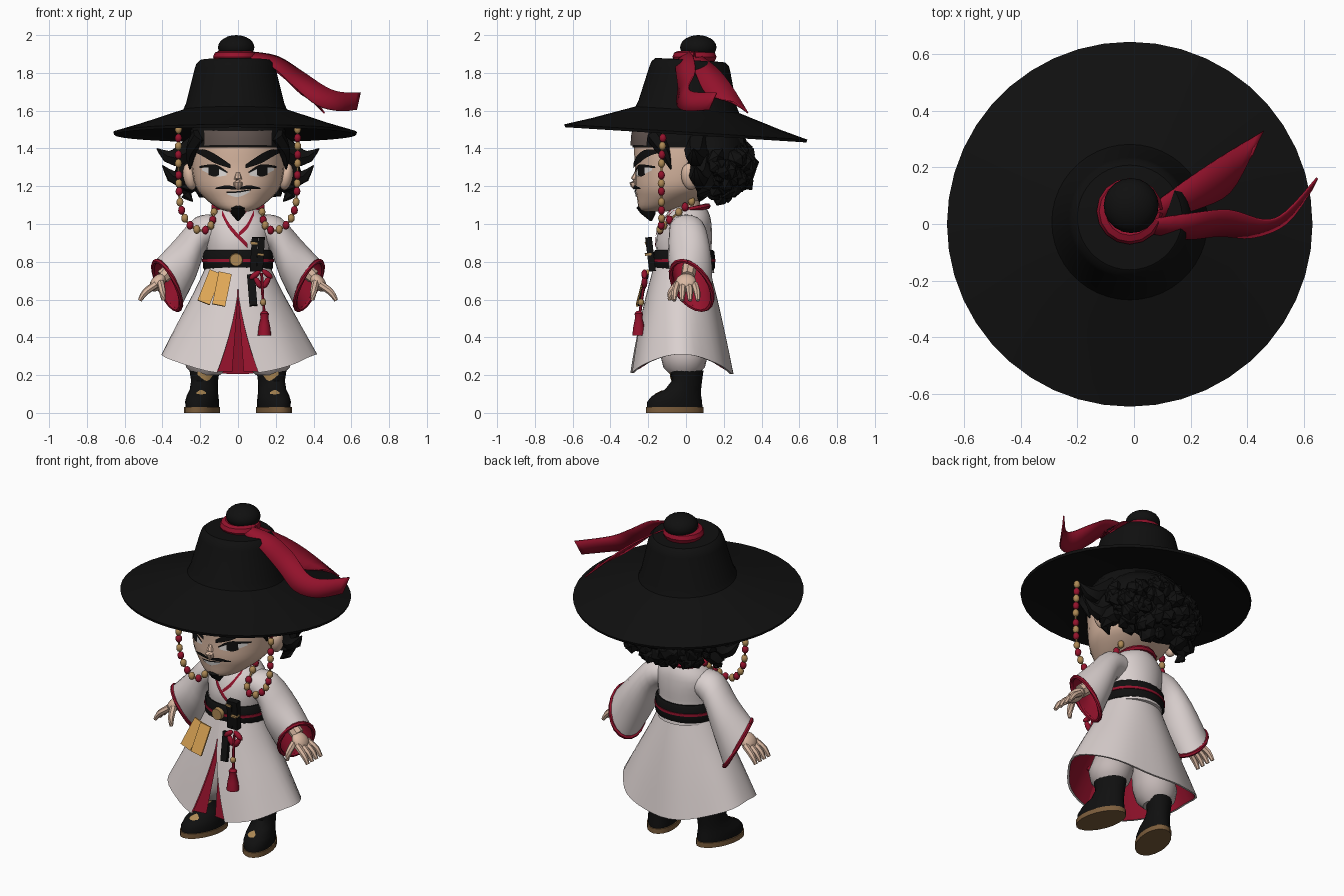
import bpy, bmesh, random
from math import sin, cos, pi, radians
from mathutils import Vector, Matrix, Euler
from mathutils.bvhtree import BVHTree

if "Cube" in bpy.data.objects:
    bpy.data.objects.remove(bpy.data.objects["Cube"])
random.seed(4)

def material(name, r, g, b):
    m = bpy.data.materials.new(name)
    m.use_nodes = True
    m.diffuse_color = (r, g, b, 1)
    node = next(n for n in m.node_tree.nodes if n.type == 'BSDF_PRINCIPLED')
    node.inputs["Base Color"].default_value = (r, g, b, 1)
    node.inputs["Roughness"].default_value = 0.8
    return m

BLACK = material("black", .005, .005, .005)
ROBE = material("robe_white", .70, .63, .62)
RED = material("crimson", .30, .006, .025)
SKIN = material("skin", .70, .48, .36)
GOLD = material("gold", .42, .25, .09)
ORANGE = material("amber", .80, .42, .10)
SOLE = material("sole_brown", .20, .11, .045)
PANTS = material("trouser_grey", .55, .48, .47)
BAND = material("headband_grey", .12, .09, .08)
PALE = material("eye_white", .75, .72, .70)

# ---------- helpers ----------
def finish(name, bm, *mats, angle=40):
    bmesh.ops.recalc_face_normals(bm, faces=bm.faces)
    me = bpy.data.meshes.new(name)
    bm.to_mesh(me)
    bm.free()
    ob = bpy.data.objects.new(name, me)
    bpy.context.collection.objects.link(ob)
    for m in mats:
        me.materials.append(m)
    bpy.ops.object.select_all(action='DESELECT')
    ob.select_set(True)
    bpy.context.view_layer.objects.active = ob
    bpy.ops.object.shade_smooth_by_angle(angle=radians(angle))
    return ob

def loft(name, rings, *mats, closed=True, caps=True, split=999):
    """Skin a list of rings; faces from ring number `split` on take the second material."""
    bm = bmesh.new()
    vs = [[bm.verts.new(p) for p in r] for r in rings]
    n = len(rings[0])
    for k in range(len(vs) - 1):
        for i in range(n if closed else n - 1):
            j = (i + 1) % n
            f = bm.faces.new((vs[k][i], vs[k][j], vs[k + 1][j], vs[k + 1][i]))
            f.material_index = int(k >= split)
    if caps:
        bm.faces.new(vs[0])
        bm.faces.new(vs[-1])
    return finish(name, bm, *mats)

def oval(cx, cy, z, rx, ry, n=20, shear=0):
    pts = [(rx * cos(2 * pi * i / n), cy + ry * sin(2 * pi * i / n)) for i in range(n)]
    return [Vector((cx + x - shear * y, y, z)) for x, y in pts]

def spline(pts, n=4):
    """Smooth run through tuples of any length."""
    out, p = [], [pts[0], *pts, pts[-1]]
    for k in range(1, len(p) - 2):
        for i in range(n):
            t = i / n
            out.append([.5 * (2 * b + (c - a) * t + (2*a - 5*b + 4*c - d) * t*t + (3*b - a - 3*c + d) * t**3)
                        for a, b, c, d in zip(*p[k - 1:k + 3])])
    return out + [list(pts[-1])]

def sweep(name, pts, mat, n=8, smooth=3):
    """Round tube through (x, y, z, radius) points."""
    path = spline(pts, smooth) if smooth else pts
    rings = []
    for k, p in enumerate(path):
        d = Vector(path[min(k + 1, len(path) - 1)][:3]) - Vector(path[max(k - 1, 0)][:3])
        q = d.to_track_quat('Z', 'Y')
        rings.append([Vector(p[:3]) + q @ Vector((cos(2*pi*i/n), sin(2*pi*i/n), 0)) * max(p[3], .002) for i in range(n)])
    return loft(name, rings, mat)

def blob(bm, loc, scale, rot=(0, 0, 0), sub=2, index=0):
    m = Matrix.LocRotScale(Vector(loc), Euler(rot), Vector(scale))
    new = bmesh.ops.create_icosphere(bm, subdivisions=sub, radius=1, matrix=m)
    for f in {f for v in new["verts"] for f in v.link_faces}:
        f.material_index = index

def ball(name, loc, scale, mat, rot=(0, 0, 0), sub=3):
    bm = bmesh.new()
    blob(bm, loc, scale, rot, sub)
    return finish(name, bm, mat)

def box(name, loc, size, mat, rot=(0, 0, 0)):
    bm = bmesh.new()
    bmesh.ops.create_cube(bm, size=1, matrix=Matrix.LocRotScale(Vector(loc), Euler(rot), Vector(size)))
    return finish(name, bm, mat)

def surface(ob):
    return BVHTree.FromPolygons([v.co for v in ob.data.vertices], [p.vertices for p in ob.data.polygons])

def strip(name, pts, mat, target, lift=.005, s=1):
    """Thin plate through (x, z, half height), laid on the front of a surface."""
    rows = []
    for x, z, h in spline(pts, 6):
        row = []
        for i in range(5):
            zz = z + h * (i / 2 - 1)
            hit = target.ray_cast(Vector((s * x, -2, zz)), Vector((0, 1, 0)))[0]
            row.append(Vector((s * x, (hit.y if hit else -.1) - lift, zz)))
        rows.append(row)
    return loft(name, rows, mat, closed=False, caps=False)

SIDES = ((1, "left_"), (-1, "right_"))

# ---------- hat ----------
profile = [(.001, 1.55), (.3, 1.545), (.64, 1.472), (.645, 1.487), (.5, 1.53), (.38, 1.57), (.275, 1.605), (.26, 1.64),
           (.215, 1.82), (.205, 1.85), (.185, 1.868), (.001, 1.872)]
pivot = Matrix.Translation((-.015, 0, 1.5))
tilt = pivot @ Matrix.Rotation(-.063, 4, 'X') @ pivot.inverted()
loft("hat", [[tilt @ p for p in oval(-.015, 0, z, r, r, 44)] for r, z in profile], BLACK)
ball("hat_knot", (-.01, .065, 1.935), (.097, .097, .065), BLACK)
ring = [(-.015 + .085 * cos(a * pi / 8), .045 + .085 * sin(a * pi / 8), 1.885, .032) for a in range(17)]
sweep("hat_wrap", ring, RED, smooth=0)

# ribbon rows: centre followed by half-width vector
ribbons = {"front": [(.06, -.01, 1.9, 0, .025, .015), (.2, -.01, 1.86, .01, .045, .03), (.32, 0, 1.77, .02, .045, .04),
                     (.44, -.02, 1.68, .02, .03, .05), (.54, .02, 1.65, 0, .02, .05), (.64, .14, 1.65, .01, .02, .045)],
           "back": [(.06, .03, 1.9, -.01, .025, .01), (.2, .1, 1.82, -.02, .05, .02),
                    (.32, .17, 1.72, -.02, .06, .03), (.44, .29, 1.62, .02, .04, -.03)]}
for key, pts in ribbons.items():
    rows = [[Vector(p[:3]) + Vector(p[3:]) * w for w in (-1, 0, 1)] for p in spline(pts)]
    ob = loft(key + "_ribbon", rows, RED, closed=False, caps=False)
    ob.modifiers.new("thickness", 'SOLIDIFY').thickness = .008

# ---------- head ----------
shape = [(-.17, 1.065, .05, .06), (-.14, 1.085, .11, .11), (-.08, 1.14, .18, .18), (-.04, 1.2, .225, .23),
         (-.02, 1.3, .245, .25), (-.01, 1.4, .25, .265), (0, 1.5, .24, .265), (0, 1.56, .19, .2)]
head = loft("head", [oval(0, cy, z, rx, ry, 28) for cy, z, rx, ry in spline(shape, 3)], SKIN)
face = surface(head)
sweep("neck", [(0, 0, 1.0, .075), (0, 0, 1.15, .075)], SKIN, 14)
sweep("nose", [(0, -.262, 1.27, .012), (0, -.275, 1.22, .024), (0, -.26, 1.195, .02)], SKIN)
strip("headband", [(-.18, 1.455, .04), (0, 1.455, .04), (.18, 1.455, .04)], BAND, face, .018)
strip("teeth", [(-.055, 1.16, .005), (0, 1.155, .012), (.06, 1.172, .005)], PALE, face, .005)
strip("upper_lip_line", [(-.06, 1.168, .003), (0, 1.17, .004), (.07, 1.182, .003)], BLACK, face, .007)
loft("goatee", [oval(0, y, z, r, r * 1.1, 10) for y, z, r in
                ((-.22, 1.11, .02), (-.215, 1.085, .045), (-.2, 1.055, .038), (-.185, 1.015, .004))], BLACK)
for s, side in SIDES:
    strip(side + "eyebrow", [(.04, 1.305, .01), (.12, 1.345, .024), (.18, 1.375, .02), (.23, 1.385, .004)], BLACK, face, .012, s)
    strip(side + "eye_white", [(.06, 1.265, .008), (.12, 1.278, .025), (.19, 1.29, .006)], PALE, face, .004, s)
    strip(side + "iris", [(.1, 1.277, .018), (.125, 1.277, .026), (.155, 1.28, .02)], BLACK, face, .007, s)
    strip(side + "eyelid", [(.055, 1.272, .004), (.12, 1.306, .009), (.205, 1.302, .005)], BLACK, face, .009, s)
    strip(side + "moustache", [(.01, 1.188, .006), (.06, 1.195, .01), (.12, 1.188, .003)], BLACK, face, .01, s)
    ball(side + "ear", (s * .255, .02, 1.25), (.035, .045, .072), SKIN, (.15, s * .2, 0))

# ---------- hair ----------
loft("hairline", [oval(0, cy, z, rx * 1.03, ry * 1.03, 28) for cy, z, rx, ry in
                  ((-.01, 1.405, .25, .265), (0, 1.5, .243, .265), (0, 1.56, .2, .21))], BLACK)
ball("back_hair", (0, .13, 1.35), (.285, .2, .2), BLACK)
bm = bmesh.new()
for i in range(110):
    d = Vector((random.gauss(0, 1), random.gauss(.5, .8), random.gauss(-.1, .9))).normalized()
    if d.y > -.15 and d.z < .75:
        r = random.uniform(.035, .06)
        blob(bm, (.28 * d.x, .15 + .18 * d.y, 1.31 + .17 * d.z), (r, r * .75, r * 1.15),
             [random.uniform(-1, 1) for _ in range(3)], 1)
finish("curls", bm, BLACK, angle=25)
locks = [[(.2, -.17, 1.47, .045), (.245, -.12, 1.39, .035), (.255, -.08, 1.29, .004)],
         [(.2, .06, 1.43, .07), (.34, .05, 1.35, .05), (.43, .04, 1.4, .003)],
         [(.22, .08, 1.35, .08), (.32, .07, 1.24, .05), (.4, .05, 1.31, .003)],
         [(.2, .1, 1.28, .08), (.28, .09, 1.18, .045), (.24, .07, 1.12, .004)]]
for s, side in SIDES:
    for k, pts in enumerate(locks):
        sweep(f"{side}lock_{k + 1}", [(s * x, *rest) for x, *rest in pts], BLACK, 6)

# ---------- robe ----------
body = [(.01, .74, .16, .14), (-.01, .85, .165, .145), (-.01, .92, .17, .148), (0, 1.0, .175, .135),
        (.01, 1.05, .14, .115), (.015, 1.09, .095, .09)]
torso = loft("robe_top", [oval(0, cy, z, rx, ry, 24) for cy, z, rx, ry in spline(body, 2)], ROBE)
chest = surface(torso)
strip("crossed_lapel", [(-.085, 1.06, .014), (-.04, .98, .014), (.05, .885, .012)], RED, chest, .008)
strip("under_lapel", [(.085, 1.06, .014), (.05, .99, .014), (.005, .945, .01)], RED, chest, .006)
sweep("collar", [(.1 * cos(a*pi/8), .015 + .1 * sin(a*pi/8), 1.075 + .02 * sin(a*pi/8), .016) for a in range(17)], RED, 6, 0)

def skirt_row(t, rx, ry, inset):
    e = .27 * max(0, (t - .25) / .75)
    row = []
    for i in range(41):
        a = -pi / 2 + e + (2 * pi - 2 * e) * i / 40
        z = .78 + (.205 + .105 * cos(a) ** 2 - .78) * t
        fold = 1 + .018 * t * cos(7 * a)
        row.append(Vector(((rx * fold - inset) * cos(a), -.025 + (ry * fold - inset) * sin(a), z)))
    return row
flare = spline([(0, .168, .145), (.3, .235, .19), (.65, .325, .235), (1, .412, .275)], 3)
rows = [skirt_row(*f, 0) for f in flare] + [skirt_row(*f, .012) for f in reversed(flare)]
loft("robe_skirt", rows, ROBE, RED, closed=False, caps=False, split=len(flare))

sleeve = [((.1, 0, .98), (.03, 0, .07), (0, .09, 0)), ((.195, .01, .95), (.03, 0, .085), (0, .1, 0)),
          ((.28, .02, .815), (.055, 0, .1), (.01, .115, 0)), ((.375, .03, .675), (.068, -.02, .125), (.03, .11, -.04))]
for s, side in SIDES:
    flat = spline([c + u + v for c, u, v in sleeve], 3)
    def cut(p, k, n=20):
        pts = [Vector(p[:3]) + (Vector(p[3:6]) * cos(2*pi*i/n) + Vector(p[6:]) * sin(2*pi*i/n)) * k for i in range(n)]
        return [Vector((s * q.x, q.y, q.z)) for q in pts]
    loft(side + "sleeve", [cut(p, 1) for p in flat] + [cut(p, .92) for p in reversed(flat)],
         ROBE, RED, caps=False, split=len(flat))
    hem = cut(flat[-1], .99)
    sweep(side + "cuff_trim", [(*p, .012) for p in hem + hem[:1]], RED, 6, 0)
    # red folded edge beside the front opening
    bm = bmesh.new()
    bm.faces.new([bm.verts.new((s * x, y, z)) for x, y, z in
                  ((.0, -.175, .62), (.03, -.19, .6), (.115, -.275, .22), (.03, -.265, .22))])
    finish(side + "front_facing", bm, RED)

    # hand
    at = lambda x, y, z, r: (s * x, y, z, r)
    sweep(side + "wrist", [at(.33, .02, .78, .04), at(.4, .01, .72, .038)], SKIN)
    ball(side + "palm", (s * .425, 0, .69), (.035, .055, .055), SKIN, (0, s * -.7, 0))
    for k in range(4):
        y = -.045 + .03 * k
        sweep(f"{side}finger_{k + 1}", [at(.435, y, .68, .02), at(.49, y * 1.3, .64, .018), at(.52, y * 1.4, .595, .011)], SKIN, 7)
    sweep(side + "thumb", [at(.41, -.04, .69, .02), at(.4, -.08, .64, .018), at(.395, -.085, .595, .01)], SKIN, 7)

    # leg and boot
    loft(side + "trouser", [oval(s * x, -.01, z, r, r) for x, z, r in
         ((.12, .5, .09), (.14, .38, .115), (.16, .3, .125), (.165, .24, .11), (.165, .2, .07))], PANTS)
    boot = [(-.06, .028, .083, .147), (-.06, .06, .085, .145), (-.05, .09, .08, .13), (-.015, .125, .072, .095),
            (.005, .17, .07, .08), (.005, .225, .078, .088)]
    loft(side + "boot", [oval(s * .178, cy, z, rx, ry, 20, s * .2) for cy, z, rx, ry in boot], BLACK)
    loft(side + "sole", [oval(s * .178, -.06, z, .09, .153, 20, s * .2) for z in (0, .03)], SOLE)
    leather = surface(bpy.data.objects[side + "boot"])
    strip(side + "boot_emblem", [(.13, .21, .008), (.165, .195, .026), (.215, .21, .008)], GOLD, leather, .006, s)
    strip(side + "boot_clasp", [(.17, .105, .004), (.195, .11, .012), (.22, .105, .004)], GOLD, leather, .006, s)

    # hanging bead string
    path = spline([(.315, -.12, 1.5), (.315, -.13, 1.3), (.305, -.13, 1.1), (.26, -.13, 1.0), (.19, -.14, .965),
                   (.14, -.11, 1.0), (.12, .03, 1.12)], 10)
    sweep(side + "bead_cord", [at(*p, .006) for p in path], GOLD, 5, 0)
    bm, last, count = bmesh.new(), Vector((9, 9, 9)), 0
    for p in map(Vector, path):
        if (p - last).length > .042:
            blob(bm, (s * p.x, p.y, p.z), (.019, .019, .024), index=count % 2)
            last, count = p, count + 1
    finish(side + "beads", bm, GOLD, RED)

# ---------- belt and hanging charms ----------
loft("belt", [oval(0, -.01, z, r, r * .88, 24) for z, r in ((.755, .178), (.77, .186), (.85, .184), (.862, .174))], BLACK)
loft("belt_stripe", [oval(0, -.01, z, .19, .167, 24) for z in (.8, .815)], RED)
sweep("buckle", [(-.01, -.165, .81, .037), (-.01, -.195, .81, .033)], GOLD, 14, 0)
for k, (x, z, turn) in enumerate(((-.15, .665, .38), (-.085, .655, .2))):
    box(f"amber_tag_{k + 1}", (x, -.225 - .012 * k, z), (.07, .012, .18), ORANGE, (-.25, turn, 0))
for k, x in enumerate((.085, .12)):
    box(f"scroll_case_{k + 1}", (x, -.188, .84), (.034, .035, .18), BLACK, (.12, .06, 0))
    box(f"scroll_rim_{k + 1}", (x, -.2, .9 - .06 * k), (.036, .036, .012), GOLD, (.12, .06, 0))
box("dark_pendant", (.075, -.228, .65), (.042, .02, .17), BLACK, (-.25, -.08, 0))
for k, (x, z, turn) in enumerate(((.09, .73, .9), (.155, .735, -.9), (.105, .69, -.5), (.15, .69, .5))):
    ball(f"bow_loop_{k + 1}", (x, -.22, z), (.016, .016, .036), RED, (0, turn, 0), 2)
sweep("tassel_cord", [(.125, -.21, .74, .008), (.13, -.23, .63, .008), (.14, -.245, .52, .008)], RED, 6)
ball("tassel_bead", (.133, -.238, .585), (.017, .017, .02), GOLD, sub=2)
loft("tassel", [oval(.14, -.25, z, r, r, 10) for z, r in
                ((.54, .012), (.525, .024), (.505, .02), (.46, .03), (.41, .036))], RED)
